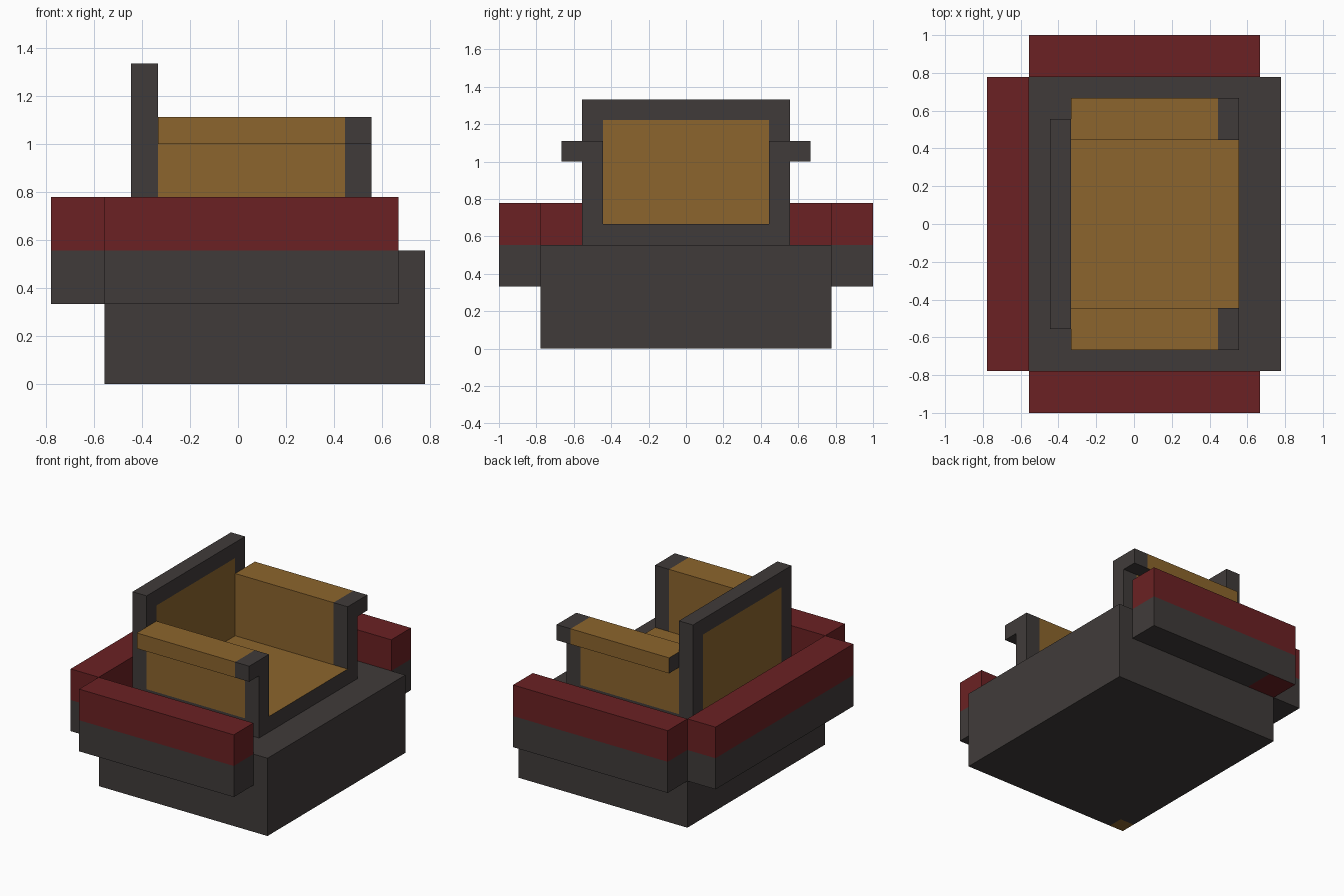
import bpy, bmesh
from mathutils import Vector

if "Cube" in bpy.data.objects:
    bpy.data.objects.remove(bpy.data.objects["Cube"])

U = 1 / 9  # building unit


def material(name, rgb):
    m = bpy.data.materials.new(name)
    m.diffuse_color = (*rgb, 1)
    m.use_nodes = True
    m.node_tree.nodes["Principled BSDF"].inputs["Base Color"].default_value = m.diffuse_color
    return m


CHARCOAL, TAN, RED = 0, 1, 2
MATS = [material("charcoal", (0.051, 0.044, 0.042)),
        material("tan", (0.262, 0.130, 0.026)),
        material("dark red", (0.147, 0.0152, 0.0168))]


def box(name, lo, hi, cuts=(), rule=None):
    """Box in units; cuts are (axis, position) planes; rule(centre, normal) picks a colour."""
    bm = bmesh.new()
    bmesh.ops.create_cube(bm, size=1)
    for v in bm.verts:
        v.co = [lo[i] + (v.co[i] + 0.5) * (hi[i] - lo[i]) for i in range(3)]
    for axis, pos in cuts:
        p, n = Vector(), Vector()
        p[axis], n[axis] = pos, 1
        bmesh.ops.bisect_plane(bm, geom=bm.verts[:] + bm.edges[:] + bm.faces[:],
                               plane_co=p, plane_no=n)
    bm.normal_update()
    for f in bm.faces:
        f.material_index = rule(f.calc_center_median(), f.normal) if rule else CHARCOAL
    bmesh.ops.scale(bm, vec=(U, U, U), verts=bm.verts)
    me = bpy.data.meshes.new(name)
    bm.to_mesh(me)
    bm.free()
    for m in MATS:
        me.materials.append(m)
    ob = bpy.data.objects.new(name, me)
    bpy.context.collection.objects.link(ob)
    return ob


def sided(name, lo, hi, cuts, rule):
    """The same box on the left and right of the seat."""
    box(name + "_far", lo, hi, cuts, rule)
    box(name + "_near", (lo[0], -hi[1], lo[2]), (hi[0], -lo[1], hi[2]), cuts, rule)


# Base block, with a small tan patch underneath one corner
box("base", (-5, -7, 0), (7, 7, 5), [(0, -4), (1, -6)],
    lambda c, n: TAN if n.z < -0.5 and c.x < -4 and c.y < -6 else CHARCOAL)

# Bumper rails: red upper half, charcoal lower half
sided("side_rail", (-5, 7, 3), (6, 9, 7), [(2, 5), (0, -3)],
      lambda c, n: RED if c.z > 5 or (n.z < -0.5 and c.x < -3) else CHARCOAL)
box("back_rail", (-7, -7, 3), (-5, 7, 7), [(2, 5)],
    lambda c, n: RED if c.z > 5 else CHARCOAL)

# Seat cushion
box("seat", (-3, -4, 5), (5, 4, 6), (),
    lambda c, n: TAN if n.z > 0.5 else CHARCOAL)

# Backrest with a framed tan panel on both faces
box("backrest", (-4, -5, 5), (-3, 5, 12), [(1, -4), (1, 4), (2, 6), (2, 11)],
    lambda c, n: TAN if abs(n.x) > 0.5 and abs(c.y) < 4 and 6 < c.z < 11 else CHARCOAL)

# Armrests: upright panel and overhanging top, charcoal at the front end
sided("arm_panel", (-3, 4, 5), (5, 5, 9), [(0, 4), (2, 6)],
      lambda c, n: TAN if abs(n.y) > 0.5 and c.x < 4 and c.z > 6 else CHARCOAL)
sided("arm_top", (-3, 4, 9), (5, 6, 10), [(0, 4)],
      lambda c, n: TAN if c.x < 4 and abs(n.x) < 0.5 and n.z > -0.5 else CHARCOAL)
